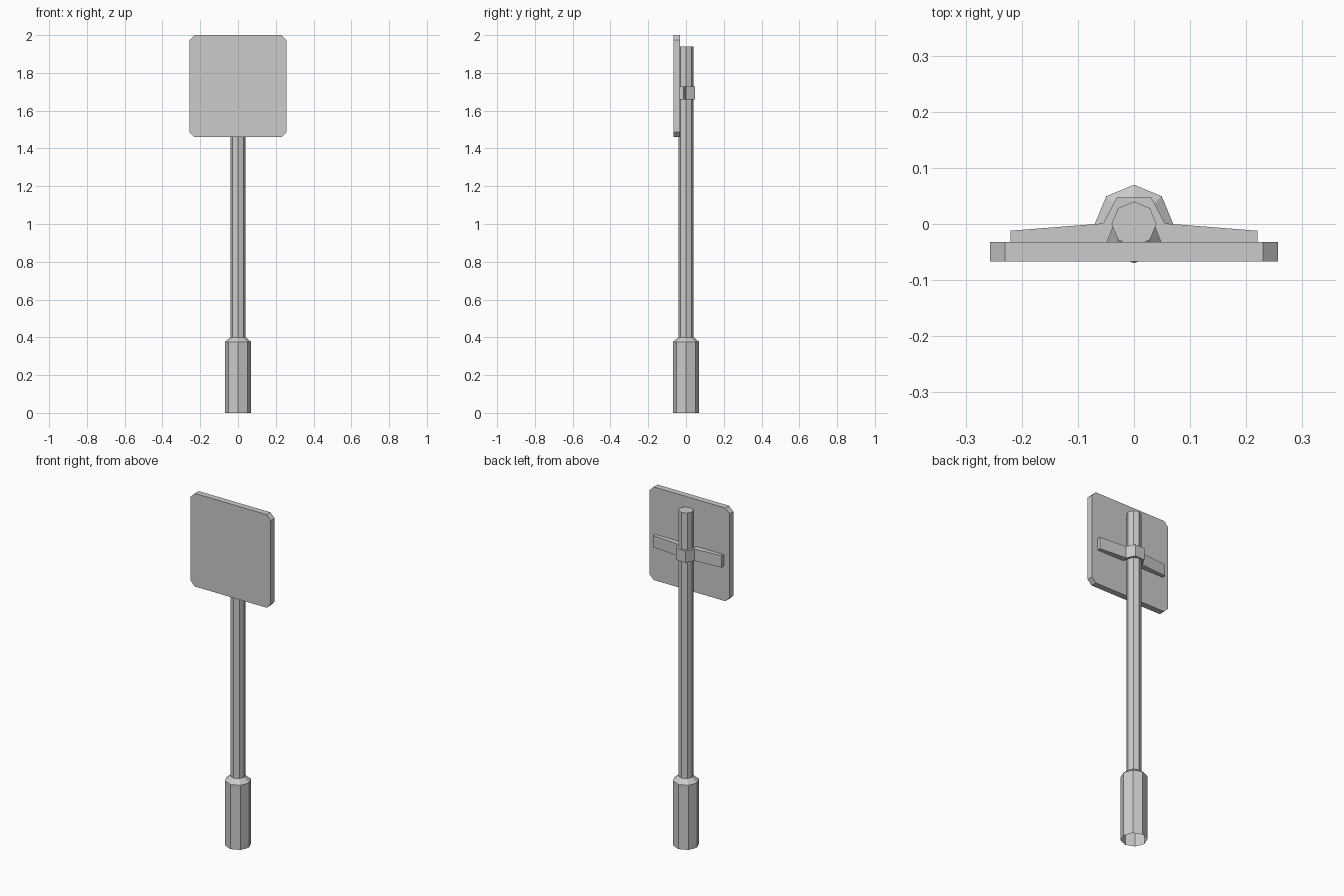
import bpy, bmesh
from math import sin, cos, pi

if "Cube" in bpy.data.objects:
    bpy.data.objects.remove(bpy.data.objects["Cube"])


def finish(name, bm):
    bmesh.ops.recalc_face_normals(bm, faces=bm.faces)
    mesh = bpy.data.meshes.new(name)
    bm.to_mesh(mesh)
    bm.free()
    obj = bpy.data.objects.new(name, mesh)
    bpy.context.collection.objects.link(obj)
    return obj


def prism(name, outline, offset):
    """Extrude a closed outline of 3D points by an offset vector."""
    bm = bmesh.new()
    face = bm.faces.new([bm.verts.new(p) for p in outline])
    ext = bmesh.ops.extrude_face_region(bm, geom=[face], use_keep_orig=True)
    moved = [g for g in ext["geom"] if isinstance(g, bmesh.types.BMVert)]
    bmesh.ops.translate(bm, verts=moved, vec=offset)
    return finish(name, bm)


def lathe(name, profile, sides=8):
    """Stack rings of (radius, z): open at the bottom, capped on top."""
    bm = bmesh.new()
    rings = [[bm.verts.new((r * cos(2 * pi * i / sides), r * sin(2 * pi * i / sides), z))
              for i in range(sides)] for r, z in profile]
    for a, b in zip(rings, rings[1:]):
        for i in range(sides):
            j = (i + 1) % sides
            bm.faces.new((a[i], a[j], b[j], b[i]))
    bm.faces.new(rings[-1])
    return finish(name, bm)


# Octagonal post with thicker, tapered foot
lathe("post", [(0.07, 0), (0.07, 0.375), (0.04, 0.4), (0.04, 1.94)])

# Square sign plate with chamfered corners
w, h, c, zc = 0.257, 0.27, 0.027, 1.73
corner = [(w, h - c), (w - c, h)]
plate = (corner + [(-x, z) for x, z in reversed(corner)]
         + [(-x, -z) for x, z in corner] + [(x, -z) for x, z in reversed(corner)])
prism("sign_plate", [(x, -0.067, zc + z) for x, z in plate], (0, 0.035, 0))

# Bracket: two tapering arms and a clamp wrapped around the post
half = [(0.02, 0.03), (0.036, -0.002), (0.048, -0.032), (0.22, -0.032),
        (0.22, -0.012), (0.055, 0.001), (0.031, 0.047)]
bracket = half + [(-x, y) for x, y in reversed(half)]
prism("bracket", [(x, y, 1.66) for x, y in bracket], (0, 0, 0.068))
